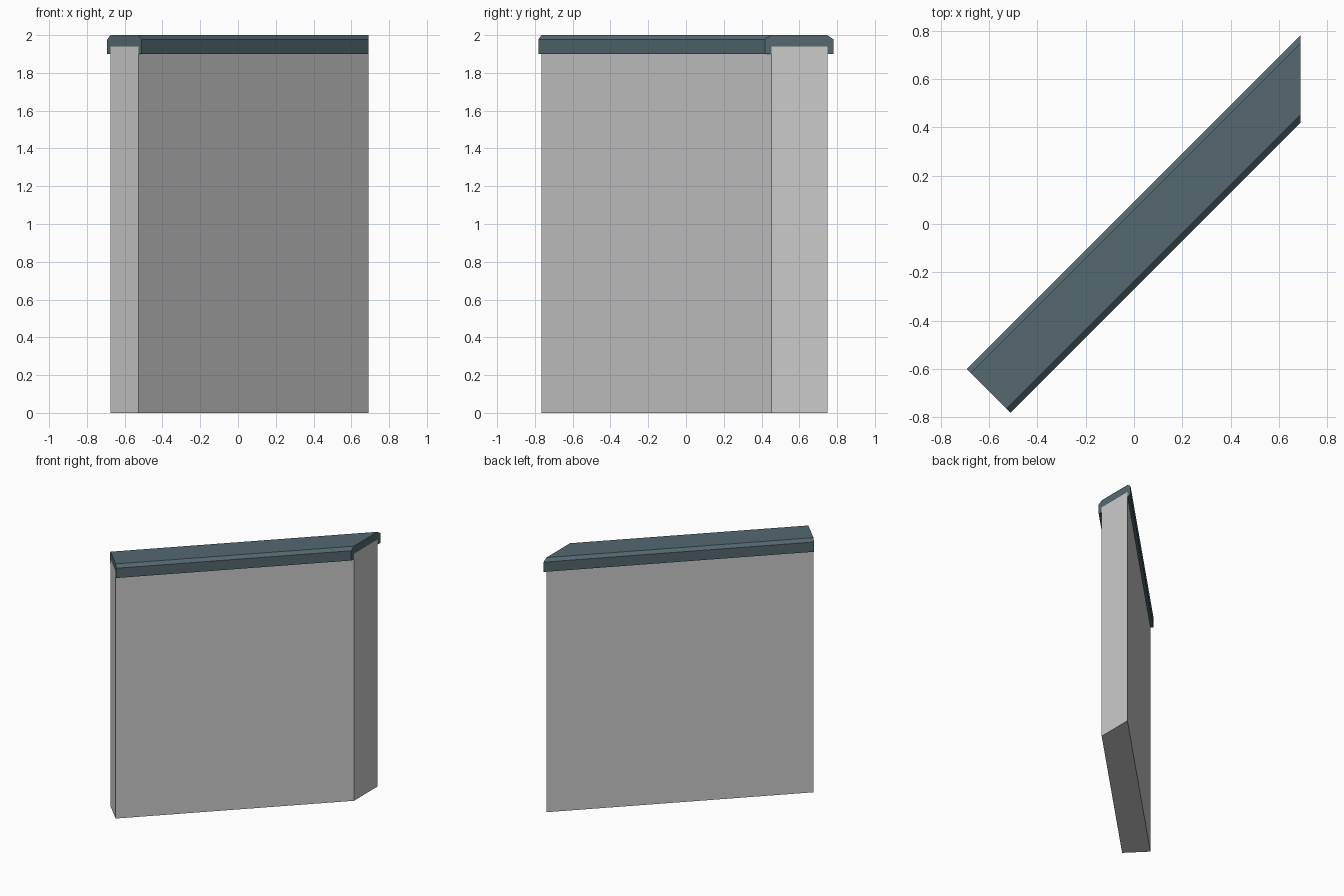
import bpy, bmesh

if "Cube" in bpy.data.objects:
    bpy.data.objects.remove(bpy.data.objects["Cube"])

END_SUM = -1.2925   # square end lies on x + y = END_SUM
MITRE_X = 0.69      # mitred end lies on x = MITRE_X


def sweep(name, profile, color=None):
    """Sweep a (d, z) profile along the diagonal, where d = x - y."""
    bm = bmesh.new()
    a = [bm.verts.new(((END_SUM + d) / 2, (END_SUM - d) / 2, z)) for d, z in profile]
    b = [bm.verts.new((MITRE_X, MITRE_X - d, z)) for d, z in profile]
    n = len(profile)
    bm.faces.new(a)
    bm.faces.new(b[::-1])
    for i in range(n):
        j = (i + 1) % n
        bm.faces.new((a[j], a[i], b[i], b[j]))
    bmesh.ops.recalc_face_normals(bm, faces=bm.faces[:])
    mesh = bpy.data.meshes.new(name)
    bm.to_mesh(mesh)
    bm.free()
    obj = bpy.data.objects.new(name, mesh)
    bpy.context.collection.objects.link(obj)
    if color:
        mat = bpy.data.materials.new(name + "_paint")
        mat.diffuse_color = color
        mat.use_nodes = True
        mat.node_tree.nodes["Principled BSDF"].inputs["Base Color"].default_value = mat.diffuse_color
        mesh.materials.append(mat)
    return obj


# Wall body, square at the left end and mitred at the right
mid, wall, cap = 0.0895, 0.1475, 0.1815
sweep("wall", [(mid - wall, 0), (mid + wall, 0), (mid + wall, 1.94), (mid - wall, 1.94)])

# Coping: chamfered channel sitting over the wall top
half = [(wall, 1.94), (wall, 1.90), (cap, 1.90), (cap, 1.977), (wall, 2.0)]
profile = [(mid + d, z) for d, z in half] + [(mid - d, z) for d, z in reversed(half)]
sweep("coping", profile, (0.09, 0.14, 0.16, 1))
